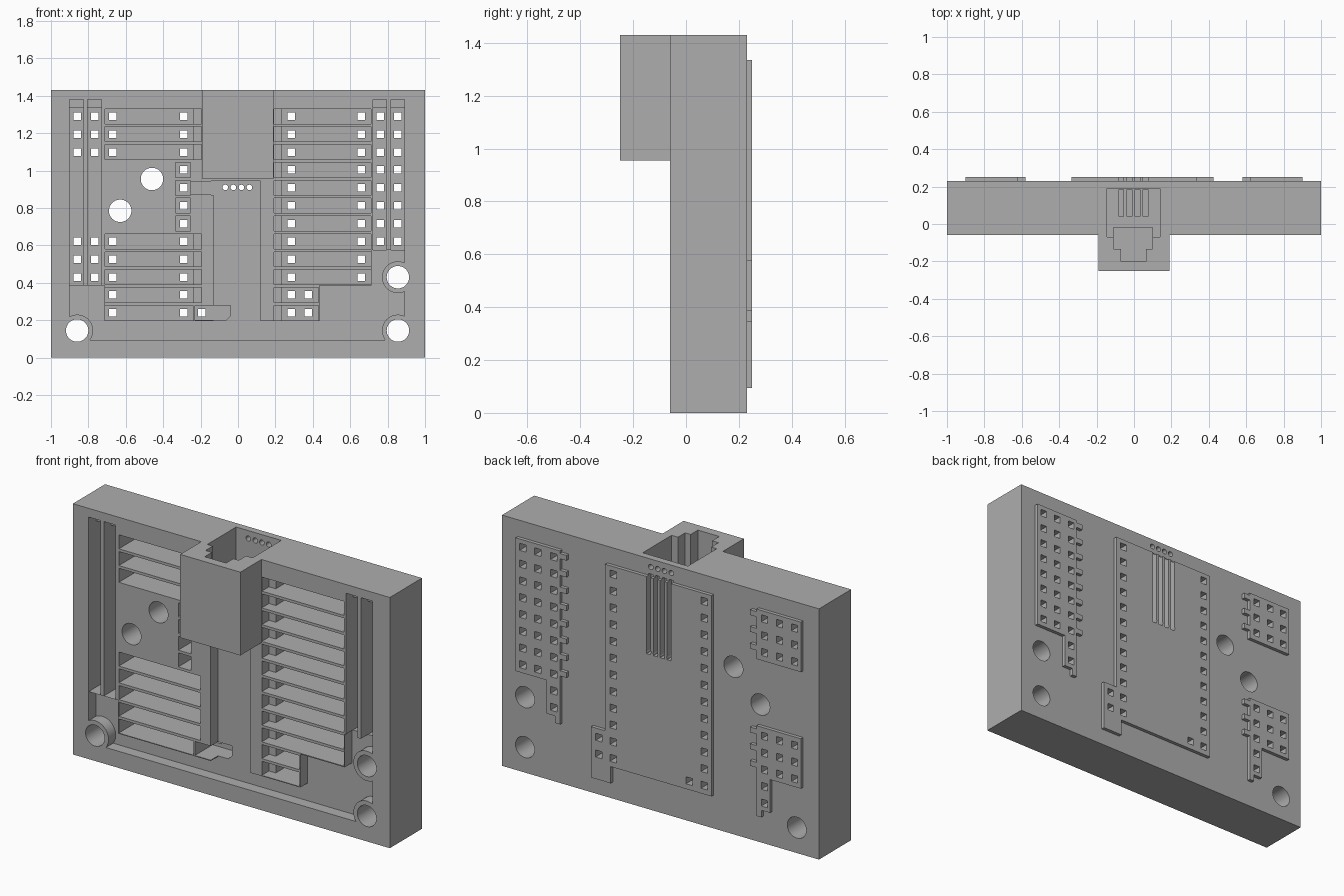
import bpy, bmesh, math
from mathutils import Matrix

cube = bpy.data.objects.get("Cube")
if cube:
    bpy.data.objects.remove(cube)

plastic = bpy.data.materials.new("grey_plastic")
plastic.use_nodes = True
grey = (0.42, 0.42, 0.42, 1)
plastic.diffuse_color = grey
plastic.node_tree.nodes["Principled BSDF"].inputs["Base Color"].default_value = grey

FRONT, BACK, PAD = -0.06, 0.23, 0.25
SHALLOW, DEEP = 0.005, 0.10
OUT = -0.4          # safely ahead of the front face
THROUGH = 0.4       # safely behind the back face
ROWS = [1.29 - 0.0955 * i for i in range(12)]


def make(name, bm):
    bmesh.ops.recalc_face_normals(bm, faces=bm.faces)
    mesh = bpy.data.meshes.new(name)
    bm.to_mesh(mesh)
    bm.free()
    mesh.materials.append(plastic)
    ob = bpy.data.objects.new(name, mesh)
    bpy.context.collection.objects.link(ob)
    return ob


def boxes(name, items):
    """Each item is (x0, x1, y0, y1, z0, z1)."""
    bm = bmesh.new()
    for x0, x1, y0, y1, z0, z1 in items:
        m = Matrix.Translation(((x0 + x1) / 2, (y0 + y1) / 2, (z0 + z1) / 2))
        m = m @ Matrix.Diagonal((x1 - x0, y1 - y0, z1 - z0, 1))
        bmesh.ops.create_cube(bm, size=1, matrix=m)
    return make(name, bm)


def rods(name, centres, radius, y0, y1, sides=40):
    bm = bmesh.new()
    for x, z in centres:
        m = Matrix.Translation((x, (y0 + y1) / 2, z)) @ Matrix.Rotation(math.pi / 2, 4, "X")
        bmesh.ops.create_cone(bm, cap_ends=True, segments=sides, radius1=radius,
                              radius2=radius, depth=y1 - y0, matrix=m)
    return make(name, bm)


def prism(name, outline, y0, y1):
    bm = bmesh.new()
    face = bm.faces.new([bm.verts.new((x, y0, z)) for x, z in outline])
    out = bmesh.ops.extrude_face_region(bm, geom=[face])
    moved = [v for v in out["geom"] if isinstance(v, bmesh.types.BMVert)]
    bmesh.ops.translate(bm, verts=moved, vec=(0, y1 - y0, 0))
    return make(name, bm)


def combine(target, tool, operation="DIFFERENCE"):
    tool.hide_render = True
    mod = target.modifiers.new(tool.name, "BOOLEAN")
    mod.operation, mod.solver, mod.object = operation, "EXACT", tool
    bpy.context.view_layer.objects.active = target
    bpy.ops.object.modifier_apply(modifier=mod.name)
    bpy.data.objects.remove(tool)


# Main block and socket housing
block = boxes("sensor_board_base", [(-1, 1, FRONT, BACK, 0, 1.43)])
combine(block, boxes("socket_housing", [(-0.19, 0.19, -0.25, 0, 0.955, 1.43)]), "UNION")

# Raised pads on the back, with their tails and edge tabs
IN = 0.2
combine(block, boxes("back_pads", [
    (-0.335, 0.335, IN, PAD, 0.19, 1.335),
    (0.62, 0.9, IN, PAD, 0.575, 1.335),
    (-0.9, -0.62, IN, PAD, 1.05, 1.335),
    (-0.9, -0.62, IN, PAD, 0.385, 0.67)]), "UNION")
combine(block, boxes("pad_tails", [
    (0.3, 0.425, IN, PAD, 0.095, 0.385),
    (0.62, 0.705, IN, PAD, 0.385, 0.6),
    (-0.705, -0.62, IN, PAD, 0.195, 0.4)]), "UNION")
tabs = [(0.58, 0.64, IN, PAD, z, z + 0.03) for z in ROWS[:8]]
tabs += [(-0.64, -0.58, IN, PAD, z, z + 0.03) for z in ROWS[:3] + ROWS[7:10]]
tabs += [(0.62, 0.65, IN, PAD, 0.345, 0.4), (-0.65, -0.62, IN, PAD, 0.155, 0.22)]
combine(block, boxes("pad_tabs", tabs), "UNION")

# Shallow routing recess on the front, with round bosses left standing
combine(block, prism("routing_recess", [
    (-0.9, 0.095), (0.89, 0.095), (0.89, 0.575), (0.715, 0.575), (0.715, 0.385),
    (0.435, 0.385), (0.435, 0.195), (0.12, 0.195), (0.12, 0.945), (-0.145, 0.945),
    (-0.145, 0.87), (-0.13, 0.87), (-0.13, 0.195), (-0.715, 0.195),
    (-0.715, 0.385), (-0.9, 0.385)], -0.1, SHALLOW))
corner_holes = [(-0.86, 0.145), (0.855, 0.145), (0.855, 0.43)]
combine(block, rods("hole_bosses", corner_holes, 0.085, FRONT, 0.05), "UNION")

# Deep slots: horizontal rows and vertical buses
LEFT_LONG = ROWS[:3] + ROWS[7:]
H = 0.04
deep = [(0.235, 0.71, -0.1, DEEP, z - H, z + H) for z in ROWS[:10]]
deep += [(0.235, 0.43, -0.1, DEEP, z - H, z + H) for z in ROWS[10:]]
deep += [(-0.71, -0.24, -0.1, DEEP, z - H, z + H) for z in LEFT_LONG]
deep += [(-0.335, -0.255, -0.1, DEEP, z - H, z + H) for z in ROWS[3:7]]
deep += [(x, x + 0.075, -0.1, DEEP, 0.385, 1.335) for x in (-0.9, -0.805)]
deep += [(x, x + 0.073, -0.1, DEEP, 0.575, 1.335) for x in (0.722, 0.817)]
combine(block, boxes("deep_slots", deep))

# Shallow ends of the slots
ends = [(0.192, 0.25, -0.1, SHALLOW, z - H, z + H) for z in ROWS]
ends += [(-0.25, -0.195, -0.1, SHALLOW, z - H, z + H) for z in LEFT_LONG[:-1]]
ends += [(x, x + 0.075, -0.1, SHALLOW, 1.3, 1.38) for x in (-0.9, -0.805)]
ends += [(x, x + 0.073, -0.1, SHALLOW, 1.3, 1.38) for x in (0.722, 0.817)]
ends += [(-0.3, -0.14, -0.1, SHALLOW, 0.872, 0.943)]
combine(block, boxes("slot_ends", ends))
combine(block, prism("link_pocket", [
    (-0.23, 0.2), (-0.065, 0.2), (-0.04, 0.225), (-0.04, 0.28), (-0.23, 0.28)], -0.1, DEEP))

# Square pin holes through the block and pads
pins = [(x, z) for x in (0.285, -0.29) for z in ROWS]
pins += [(0.66, z) for z in ROWS[:10]] + [(-0.67, z) for z in LEFT_LONG]
pins += [(x, z) for x in (0.76, 0.855) for z in ROWS[:8]]
pins += [(x, z) for x in (-0.86, -0.765) for z in ROWS[:3] + ROWS[7:10]]
pins += [(0.375, z) for z in ROWS[10:]] + [(-0.195, ROWS[11])]
P = 0.02
combine(block, boxes("pin_holes", [(x - P, x + P, OUT, THROUGH, z - P, z + P) for x, z in pins]))

# Stepped socket cavity, open at the top
combine(block, boxes("socket_body", [(-0.145, 0.14, -0.07, 0.19, 1.0, 1.6)]))
combine(block, boxes("socket_step", [(-0.11, 0.1, -0.135, -0.02, 0.99, 1.6)]))
combine(block, boxes("socket_latch", [(-0.07, 0.065, -0.2, -0.1, 0.99, 1.6)]))

# Wire grooves on the back and in the socket floor, and wire holes
wires = [-0.068, -0.025, 0.018, 0.061]
W = 0.013
combine(block, boxes("wire_grooves",
                     [(x - W, x + W, 0.208, THROUGH, 0.895, 1.345) for x in wires]))
combine(block, boxes("contact_grooves",
                     [(x - W, x + W, 0.04, 0.185, 0.975, 1.1) for x in wires]))
combine(block, rods("lower_wire_holes", [(x, 0.91) for x in wires], 0.015, OUT, THROUGH, 16))
combine(block, rods("upper_wire_holes", [(x, 1.385) for x in wires], 0.015, 0.15, THROUGH, 16))

# Round mounting holes
combine(block, rods("mounting_holes", corner_holes + [(-0.46, 0.955), (-0.63, 0.785)],
                    0.06, OUT, THROUGH))

bpy.ops.object.select_all(action="DESELECT")
block.select_set(True)
bpy.context.view_layer.objects.active = block
bpy.ops.object.shade_smooth_by_angle(angle=math.radians(30))
